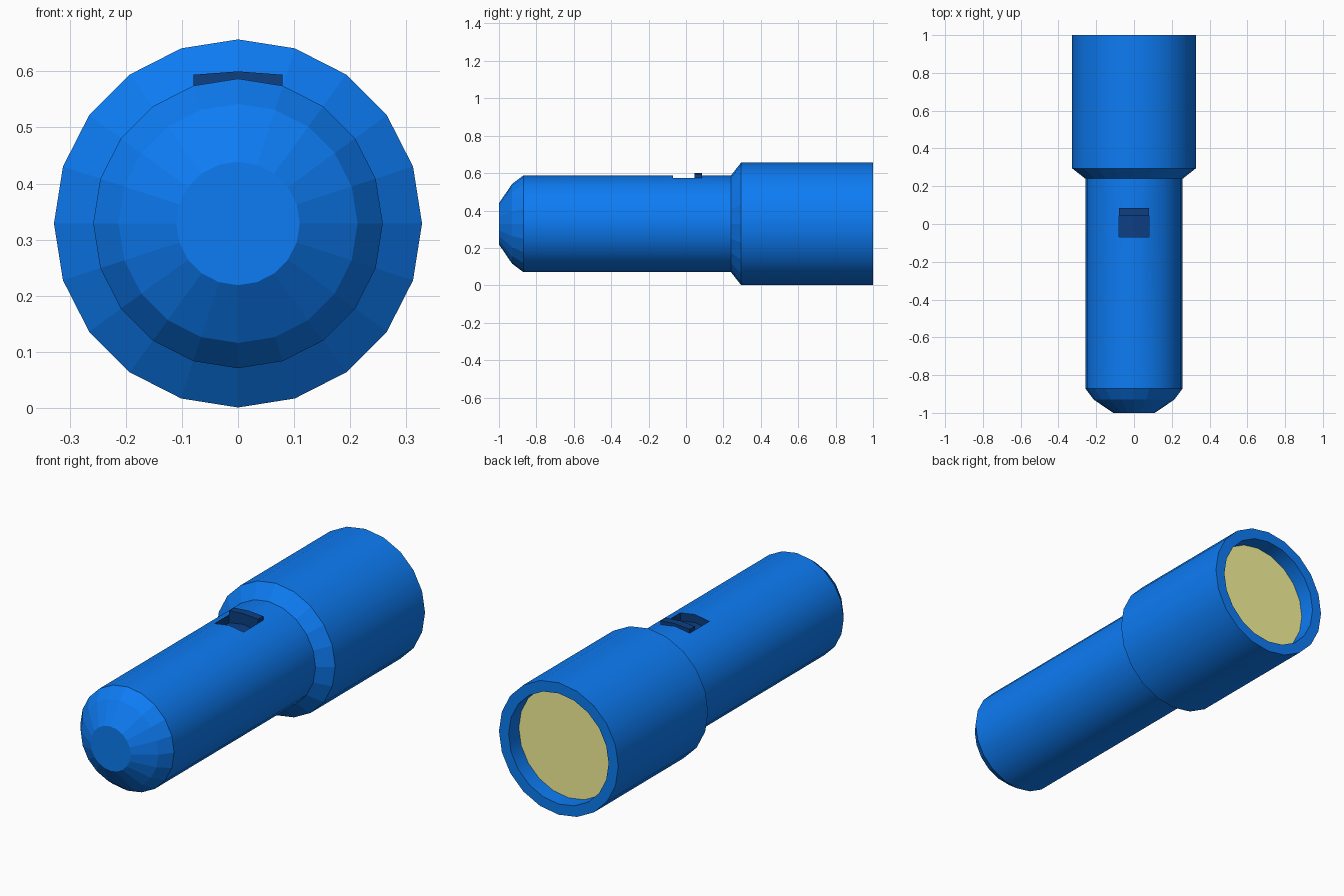
import bpy, bmesh
from math import sin, cos, tau

if "Cube" in bpy.data.objects:
    bpy.data.objects.remove(bpy.data.objects["Cube"])

SIDES = 20
ZC = 0.329          # height of the long axis
R_HEAD, R_GRIP, R_LENS = 0.328, 0.258, 0.275
SLOT = (-0.07, 0.085)
FLOOR_DROP = 0.04


def material(name, color):
    m = bpy.data.materials.new(name)
    m.diffuse_color = (*color, 1)
    m.use_nodes = True
    m.node_tree.nodes["Principled BSDF"].inputs["Base Color"].default_value = m.diffuse_color
    return m


blue = material("blue_plastic", (0.004, 0.2, 0.9))
dark = material("dark_blue_plastic", (0.004, 0.05, 0.23))
pale = material("pale_yellow_lens", (0.93, 0.9, 0.32))


def ring(bm, r, y):
    return [bm.verts.new((r * sin(tau * i / SIDES), y, ZC + r * cos(tau * i / SIDES)))
            for i in range(SIDES)]


def finish(bm, name, *mats, fix_normals=True):
    if fix_normals:
        bmesh.ops.recalc_face_normals(bm, faces=bm.faces[:])
    me = bpy.data.meshes.new(name)
    bm.to_mesh(me)
    bm.free()
    for m in mats:
        me.materials.append(m)
    ob = bpy.data.objects.new(name, me)
    bpy.context.collection.objects.link(ob)
    return ob


# Body: turned profile (radius, y) from tail cap to the recessed lens seat
profile = [(0.11, -1), (0.213, -0.93), (R_GRIP, -0.87), (R_GRIP, SLOT[0]),
           (R_GRIP, SLOT[1]), (R_GRIP, 0.24), (R_HEAD, 0.295), (R_HEAD, 1),
           (R_LENS, 1), (R_LENS, 0.92)]
bm = bmesh.new()
rings = [ring(bm, r, y) for r, y in profile]
bm.faces.new(rings[0])
slot_faces = []
for k in range(len(rings) - 1):
    a, b = rings[k], rings[k + 1]
    for i in range(SIDES):
        j = (i + 1) % SIDES
        f = bm.faces.new((a[i], b[i], b[j], a[j]))
        f.smooth = profile[k][0] == profile[k + 1][0]   # tubes smooth, cones faceted
        if profile[k][1] == SLOT[0] and i in (0, SIDES - 1):
            slot_faces.append(f)
bmesh.ops.recalc_face_normals(bm, faces=bm.faces[:])

# Switch slot: sink the two top facets
before = set(bm.faces)
out = bmesh.ops.extrude_face_region(bm, geom=slot_faces)
verts = [g for g in out["geom"] if isinstance(g, bmesh.types.BMVert)]
bmesh.ops.translate(bm, vec=(0, 0, -FLOOR_DROP), verts=verts)
bmesh.ops.delete(bm, geom=[f for f in slot_faces if f.is_valid], context='FACES')
for f in bm.faces:
    if f not in before:
        f.material_index = 1
        f.smooth = False
finish(bm, "flashlight_body", blue, dark)

# Lens
bm = bmesh.new()
bm.faces.new(ring(bm, R_LENS, 0.92)[::-1])
bm.normal_update()
lens_face = bm.faces[:][0]
if lens_face.normal.y < 0:
    lens_face.normal_flip()
finish(bm, "lens", pale, fix_normals=False)

# Switch button: shallow peaked bar standing in the back of the slot
hw = R_GRIP * sin(tau / SIDES)
low = ZC + R_GRIP * cos(tau / SIDES) - FLOOR_DROP
section = [(-hw, low), (0, low + 0.013), (hw, low), (hw, 0.594), (0, 0.6), (-hw, 0.594)]
bm = bmesh.new()
face = bm.faces.new([bm.verts.new((x, 0.045, z)) for x, z in section])
out = bmesh.ops.extrude_face_region(bm, geom=[face])
bmesh.ops.translate(bm, vec=(0, 0.04, 0),
                    verts=[g for g in out["geom"] if isinstance(g, bmesh.types.BMVert)])
finish(bm, "switch_button", dark)
